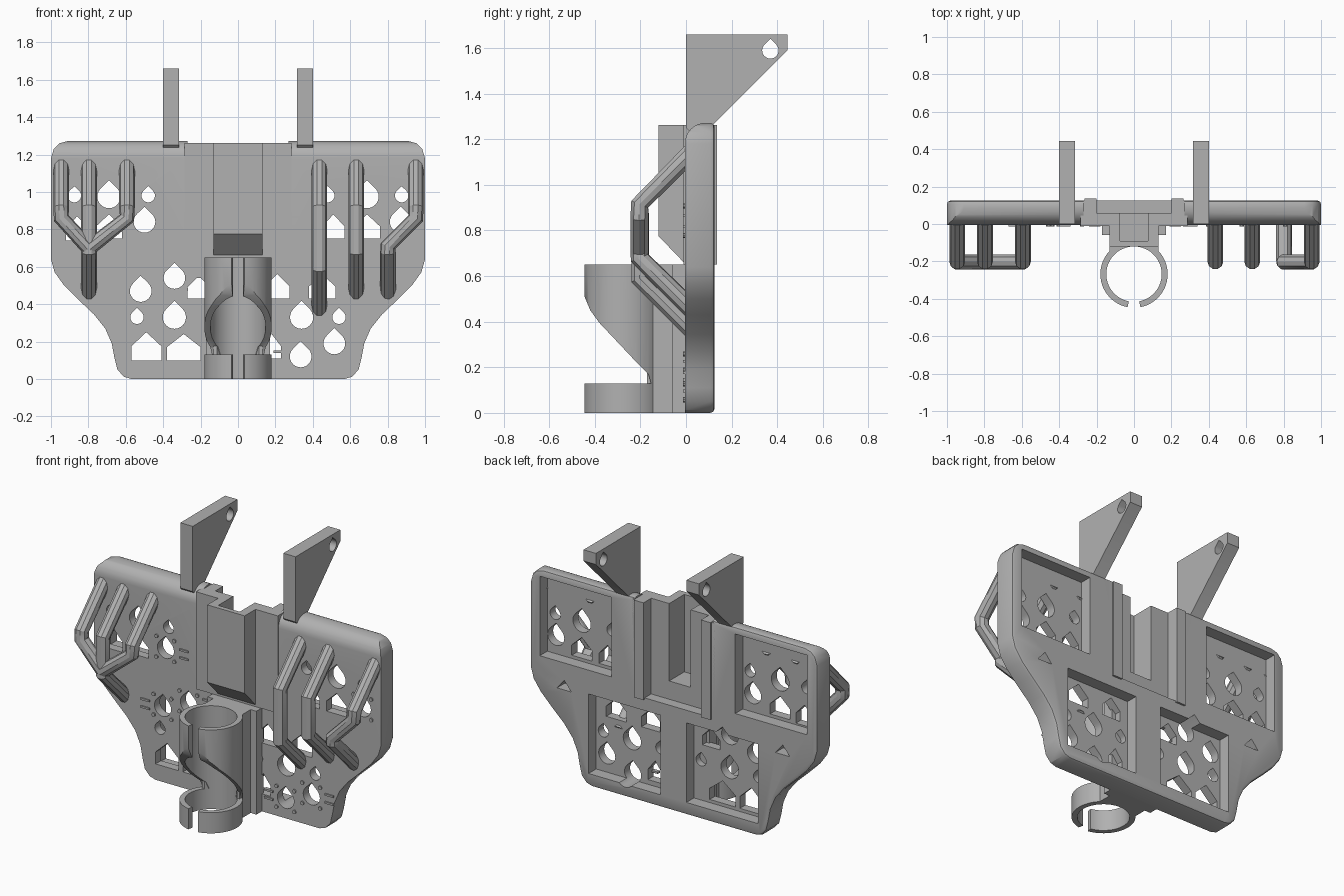
import bpy, bmesh, math
from mathutils import Vector

if "Cube" in bpy.data.objects:
    bpy.data.objects.remove(bpy.data.objects["Cube"], do_unlink=True)

grey = bpy.data.materials.new("plain_grey")
grey.use_nodes = True
grey.diffuse_color = (0.44, 0.44, 0.44, 1)
grey.node_tree.nodes["Principled BSDF"].inputs["Base Color"].default_value = (0.44, 0.44, 0.44, 1)
parts = []


def add(name, data):
    ob = bpy.data.objects.new(name, data)
    bpy.context.collection.objects.link(ob)
    data.materials.append(grey)
    parts.append(ob)
    return ob


def prism(name, shapes, axis, lo, hi, back_bevel=0):
    """Extrude flat outlines along one axis into a single object."""
    place = {"x": lambda a, b, c: (c, a, b),
             "y": lambda a, b, c: (a, c, b),
             "z": lambda a, b, c: (a, b, c)}[axis]
    bm = bmesh.new()
    for pts in shapes:
        rings = [[bm.verts.new(place(a, b, c)) for a, b in pts] for c in (lo, hi)]
        bm.faces.new(rings[0])
        bm.faces.new(rings[1][::-1])
        for i in range(len(pts)):
            j = (i + 1) % len(pts)
            bm.faces.new((rings[0][i], rings[1][i], rings[1][j], rings[0][j]))
    bmesh.ops.recalc_face_normals(bm, faces=bm.faces)
    if back_bevel:
        rim = [e for e in bm.edges if all(v.co.y > hi - 0.001 for v in e.verts)]
        bmesh.ops.bevel(bm, geom=rim, offset=back_bevel, segments=2, profile=0.5, affect="EDGES")
    me = bpy.data.meshes.new(name)
    bm.to_mesh(me)
    bm.free()
    return add(name, me)


def bake(ob):
    bpy.context.view_layer.update()
    dg = bpy.context.evaluated_depsgraph_get()
    me = bpy.data.meshes.new_from_object(ob.evaluated_get(dg))
    return me


def cut(ob, cutter):
    mod = ob.modifiers.new("cut", "BOOLEAN")
    mod.operation, mod.solver, mod.object = "DIFFERENCE", "EXACT", cutter
    me = bake(ob)
    ob.modifiers.clear()
    ob.data = me
    parts.remove(cutter)
    bpy.data.objects.remove(cutter, do_unlink=True)


def rect(x0, x1, z0, z1):
    return [(x0, z0), (x1, z0), (x1, z1), (x0, z1)]


def arc(cx, cy, r, a0, a1, n):
    return [(cx + r * math.cos(a0 + (a1 - a0) * i / n),
             cy + r * math.sin(a0 + (a1 - a0) * i / n)) for i in range(n + 1)]


def teardrop(x, z, r):
    return arc(x, z, r, -1.25 * math.pi, 0.25 * math.pi, 18) + [(x, z + 1.41 * r)]


def house(x, z, w, h):
    return rect(x - w / 2, x + w / 2, z, z + h / 2)[:3] + [(x, z + h), (x - w / 2, z + h / 2)]


def mirrored(half):
    return half + [(-x, y) for x, y in reversed(half)]


# Back plate with rounded front top edge
half = [(0.57, 0), (0.61, 0.012), (0.645, 0.05), (0.66, 0.11), (0.675, 0.19), (0.71, 0.27),
        (0.77, 0.345), (0.86, 0.43), (0.93, 0.5), (0.98, 0.57), (1, 0.64),
        (1, 1.18), (0.985, 1.23), (0.955, 1.26), (0.91, 1.272)]
plate = prism("back_plate", [mirrored(half)], "y", -0.005, 0.125, 0.018)
edge = arc(0.085, 1.182, 0.09, math.pi, math.pi / 2, 8)
cut(plate, prism("edge_cutter", [edge + [(0.085, 1.4), (-0.1, 1.4), (-0.1, 1.182)]], "x", -1.2, 1.2))

# Four rear pockets and two small triangular notches
pockets = [rect(s * a, s * b, z, z + 0.5)
           for s in (1, -1) for a, b, z in ((0.09, 0.59, 0.08), (0.43, 0.93, 0.73))]
notches = [[(s * 0.76 - 0.05, 0.56), (s * 0.76 + 0.05, 0.56), (s * 0.76, 0.62)] for s in (1, -1)]
cut(plate, prism("pocket_cutter", pockets + notches, "y", 0.05, 0.3))

# Through holes: round with a peak, and house shaped
big, small = 0.062, 0.036
drops = [(s * x, z, r) for s in (1, -1)
         for x, z, r in ((0.34, 0.33, big), (0.54, 0.33, small), (0.14, 0.33, small),
                         (0.69, 0.975, big), (0.875, 0.98, small), (0.48, 0.98, small))]
ringed = [(-0.52, 0.47), (-0.34, 0.54), (-0.5, 0.84), (0.335, 0.12), (0.515, 0.19), (0.87, 0.84)]
houses = [(-0.49, 0.1, 0.16, 0.15), (-0.29, 0.1, 0.18, 0.14), (-0.21, 0.43, 0.12, 0.12),
          (0.21, 0.43, 0.13, 0.13), (0.45, 0.43, 0.14, 0.13), (0.18, 0.11, 0.1, 0.13),
          (-0.86, 0.74, 0.12, 0.13), (-0.69, 0.75, 0.14, 0.13),
          (0.51, 0.75, 0.12, 0.13), (0.69, 0.75, 0.14, 0.13)]
holes = [teardrop(*d) for d in drops] + [teardrop(x, z, 0.058) for x, z in ringed]
cut(plate, prism("hole_cutter", holes + [house(*h) for h in houses], "y", -0.3, 0.3))
cut(plate, prism("channel_cutter", [rect(-0.27, 0.27, 0.66, 1.5)], "y", -0.3, 0.3))

# Tiny studs around holes and small clips on the front
studs = [arc(x + dx, z + dz, 0.012, 0, 1.8 * math.pi, 9)
         for x, z in ringed for dx in (-0.062, 0.062) for dz in (-0.062, 0.068)]
prism("hole_studs", studs, "y", -0.013, 0.01)
clips = []
for x, z in ((-0.37, 0.84), (0.31, 0.84), (-0.64, 0.46), (0.64, 0.2), (0.22, 0.12), (-0.21, 0.57)):
    clips += [rect(x - 0.03, x + 0.03, z + d, z + d + 0.012) for d in (-0.03, 0.02)]
prism("front_clips", clips, "y", -0.013, 0.01)

# Centre mounting channel: T slot open at the top and back
ribs = [(0.2, 0.06), (0.2, 0.137), (0.265, 0.137), (0.265, 0.125), (0.285, 0.125), (0.285, -0.012)]
prism("channel_base", [mirrored(ribs)], "z", 0.65, 0.775)
slot = [(0.075, -0.09), (0.075, 0.06)] + ribs + [(0.13, -0.012), (0.13, -0.12)]
prism("channel_housing", [mirrored(slot)], "z", 0.775, 1.262)
prism("channel_foot", [[(-0.005, 0.655), (0.05, 0.655), (0.05, 0.775), (-0.12, 0.775)]], "x", -0.13, 0.13)

# Two triangular top brackets with a hole each
fin = [(0, 1.25), (0, 1.66), (0.445, 1.66), (0.445, 1.59), (0.12, 1.265), (0.1, 1.2), (0.05, 1.2)]
for side, s in (("left", 1), ("right", -1)):
    bracket = prism(side + "_bracket", [fin], "x", s * 0.358 - 0.043, s * 0.358 + 0.043)
    cut(bracket, prism("bracket_hole", [teardrop(0.37, 1.59, 0.036)], "x", s * 0.358 - 0.1, s * 0.358 + 0.1))

# Split tube holder: lower ring, swept upper sleeve and rear post
cy, gap = -0.268, 0.19
a0, a1 = -math.pi / 2 + gap, 1.5 * math.pi - gap
c_shape = arc(0, cy, 0.18, a0, a1, 56) + arc(0, cy, 0.148, a1, a0, 56)
prism("lower_ring", [c_shape], "z", 0, 0.13)
sleeve = prism("upper_sleeve", [c_shape], "z", 0.13, 0.65)
sweep = [(-0.5, 0.1), (-0.5, 0.56), (-0.445, 0.51), (-0.42, 0.45), (-0.38, 0.395),
         (-0.3, 0.31), (-0.22, 0.225), (-0.165, 0.17), (-0.145, 0.1)]
cut(sleeve, prism("sweep_cutter", [sweep], "x", -0.4, 0.4))
post = prism("holder_post", [rect(-0.13, 0.13, -0.17, 0.01)], "z", 0, 0.65)
cut(post, prism("bore_cutter", [arc(0, cy, 0.15, 0, 1.96 * math.pi, 50)], "z", -0.1, 0.8))
prism("post_base", [rect(-0.17, 0.17, -0.06, 0.01)], "z", 0, 0.65)


# Bent hook bars on the front
def bar(name, points):
    cu = bpy.data.curves.new(name, "CURVE")
    cu.dimensions = "3D"
    cu.bevel_depth, cu.bevel_resolution, cu.use_fill_caps = 0.042, 3, True
    sp = cu.splines.new("POLY")
    sp.points.add(len(points) - 1)
    for p, co in zip(sp.points, points):
        p.co = (*co, 1)
    ob = add(name, cu)
    me = bake(ob)
    parts.remove(ob)
    bpy.data.objects.remove(ob, do_unlink=True)
    me.materials.clear()
    add(name, me)


out = -0.203


def top(x):
    return [(x, 0.03, 1.15), (x, out, 0.915)]


def bottom(x, z):
    return [(x, out, z + 0.22), (x, 0.03, z - 0.01)]


bar("left_inner_hook", top(0.435) + bottom(0.435, 0.37))
bar("left_middle_hook", top(0.632) + bottom(0.632, 0.46))
bar("left_outer_hook", top(0.95) + [(0.95, out, 0.86), (0.802, out, 0.71)] + bottom(0.802, 0.46))
bar("right_middle_hook", top(-0.797) + bottom(-0.797, 0.46))
for name, x in (("right_outer_hook", -0.945), ("right_inner_hook", -0.594)):
    bar(name, top(x) + [(x, out, 0.86), (-0.797, out, 0.7)])

# Smooth round surfaces, keep hard edges
bpy.ops.object.select_all(action="DESELECT")
for ob in parts:
    ob.select_set(True)
bpy.context.view_layer.objects.active = parts[0]
bpy.ops.object.shade_smooth_by_angle(angle=math.radians(30))
